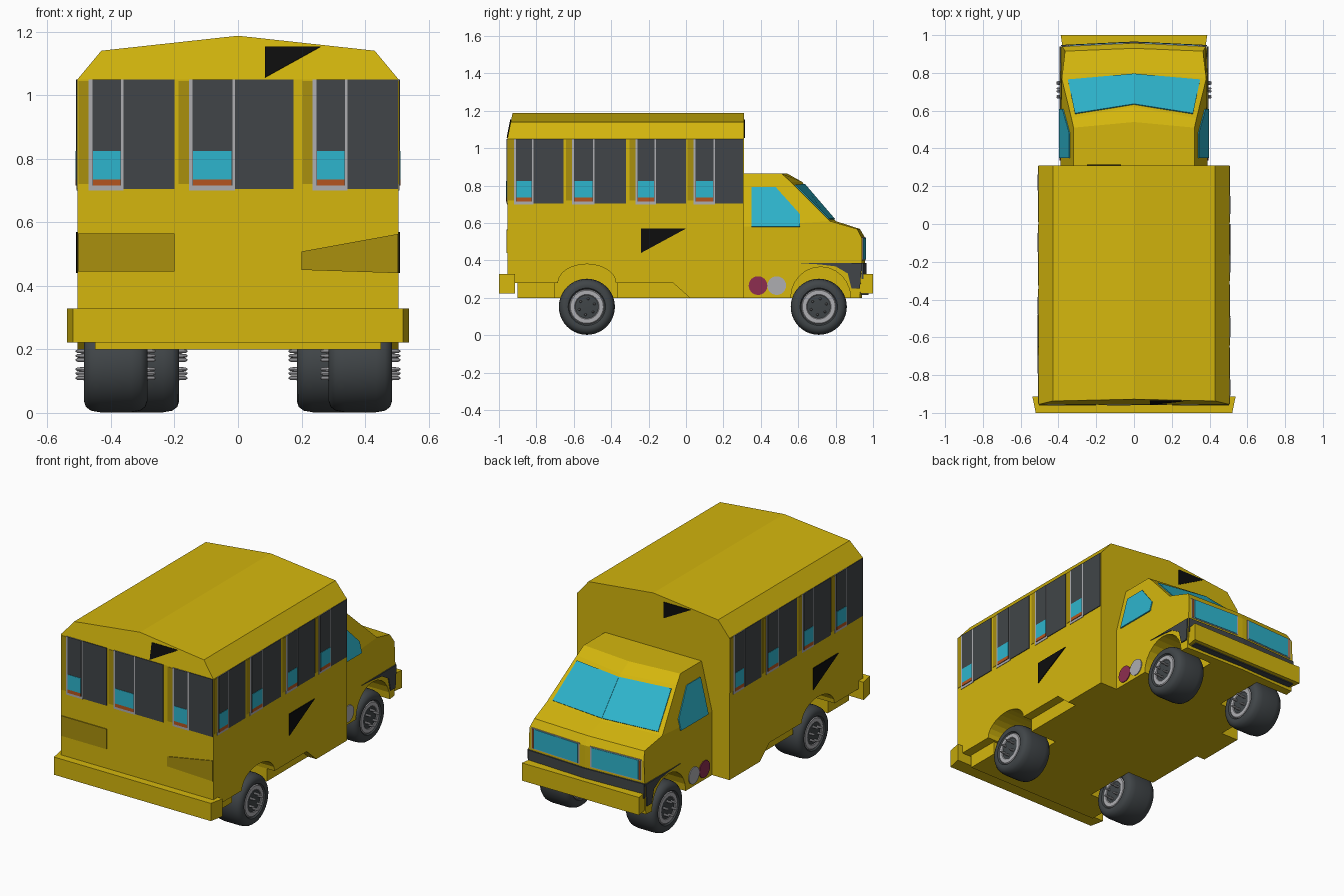
import bpy, bmesh, math
from mathutils import Vector

cube = bpy.data.objects.get("Cube")
if cube:
    bpy.data.objects.remove(cube, do_unlink=True)


def material(name, *rgb):
    m = bpy.data.materials.new(name)
    m.use_nodes = True
    m.diffuse_color = (*rgb, 1)
    m.node_tree.nodes["Principled BSDF"].inputs["Base Color"].default_value = (*rgb, 1)
    return m


YELLOW = material("bus_yellow", .66, .47, .004)
OCHRE = material("ochre_trim", .40, .28, .004)
DARK = material("charcoal", .052, .06, .065)
TEAL = material("teal_glass", .027, .46, .61)
GREY = material("light_grey", .42, .42, .44)
ORANGE = material("orange_sill", .46, .09, .013)
MAROON = material("maroon", .27, .027, .08)
BLACK = material("black", .004, .004, .004)


def finish(name, bm, mat, smooth=False):
    bmesh.ops.recalc_face_normals(bm, faces=bm.faces)
    me = bpy.data.meshes.new(name)
    bm.to_mesh(me)
    bm.free()
    me.materials.append(mat)
    ob = bpy.data.objects.new(name, me)
    bpy.context.collection.objects.link(ob)
    if smooth:
        bpy.ops.object.select_all(action='DESELECT')
        ob.select_set(True)
        bpy.context.view_layer.objects.active = ob
        bpy.ops.object.shade_smooth_by_angle(angle=math.radians(35))
    return ob


def solid(name, ring_a, ring_b, mat):
    """Closed solid between two matching rings of points."""
    bm = bmesh.new()
    a = [bm.verts.new(p) for p in ring_a]
    b = [bm.verts.new(p) for p in ring_b]
    bm.faces.new(a)
    bm.faces.new(b[::-1])
    for i in range(len(a)):
        j = (i + 1) % len(a)
        bm.faces.new((a[i], a[j], b[j], b[i]))
    return finish(name, bm, mat)


def box(name, x, y, z, mat):
    ring = [(x[0], y[0]), (x[1], y[0]), (x[1], y[1]), (x[0], y[1])]
    return solid(name, [(*p, z[0]) for p in ring], [(*p, z[1]) for p in ring], mat)


def plate(name, pts, mat, thick=.005):
    """Thin plate lying on a wall and facing away from the vehicle."""
    pts = [Vector(p) for p in pts]
    n = (pts[1] - pts[0]).cross(pts[2] - pts[0]).normalized()
    if n.dot(sum(pts, Vector()) / len(pts) - Vector((0, -.1, .5))) < 0:
        n = -n
    return solid(name, [p - n * .001 for p in pts], [p + n * thick for p in pts], mat)


def arc(cy, cz, ry, rz, steps=12):
    return [(cy - ry * math.cos(math.pi * i / steps), cz + rz * math.sin(math.pi * i / steps))
            for i in range(steps + 1)]


# Passenger body with rear wheel arches
BACK, NOSE, HALF = -.955, .31, .505
outline = [(BACK, 1.05), (BACK, .28)] + arc(-.53, .28, .155, .1)
outline += [(-.07, .28), (.02, .2), (NOSE, .2), (NOSE, 1.05)]
solid("passenger_body", [(-HALF, *p) for p in outline], [(HALF, *p) for p in outline], YELLOW)

# Faceted roof with a leaning back gable
gable = [(-HALF, 1.05), (-.43, 1.14), (0, 1.187), (.43, 1.14), (HALF, 1.05)]
solid("roof", [(x, BACK + (z - 1.05) * .2, z) for x, z in gable],
      [(x, NOSE, z) for x, z in gable], YELLOW)

# Floor pieces between and around the wheels
box("rear_floor", (-.45, .45), (-.9, -.7), (.2, .3), YELLOW)
box("axle_floor", (-.27, .27), (-.7, -.37), (.2, .4), YELLOW)
box("middle_floor", (-.45, .45), (-.37, NOSE), (.2, .3), YELLOW)
box("cab_floor", (-.17, .17), (NOSE, .93), (.2, .4), YELLOW)


# Cab: (half width, side y, centre y, z) down the front, then back along the bottom
def lean(z):
    return .39 - .25 * (z - .58)


cab = [(lean(.86), .31, .31, .865), (lean(.86), .51, .54, .865), (lean(.815), .56, .62, .82),
       (lean(.61), .77, .80, .61), (.365, .915, .93, .568), (.38, .94, .958, .52),
       (.385, .94, .958, .385), (.385, .93, .94, .2)]
cab += [(.39, y, y, z) for y, z in reversed(arc(.72, .2, .16, .165))]
cab += [(.39, .31, .31, .2), (.39, .31, .31, .58)]
bm = bmesh.new()
left = [bm.verts.new((h, s, z)) for h, s, c, z in cab]
mid = [bm.verts.new((0, c, z)) for h, s, c, z in cab]
right = [bm.verts.new((-h, s, z)) for h, s, c, z in cab]
for row in (left, right):
    for i in range(len(cab)):
        j = (i + 1) % len(cab)
        bm.faces.new((row[i], row[j], mid[j], mid[i]))
    bm.faces.new(row[:4] + row[-1:])
    bm.faces.new(row[3:])
finish("cab", bm, YELLOW)


# Bumpers
def bumper(name, y0, w0, y1, w1):
    ring = [(-w0, y0), (w0, y0), (w1, y1), (-w1, y1)]
    solid(name, [(*p, .222) for p in ring], [(*p, .328) for p in ring], YELLOW)


bumper("rear_bumper", -1, .52, -.913, .538)
bumper("front_bumper", .913, .375, 1, .388)
box("front_bumper_underside", (-.36, .36), (.935, .975), (.216, .224), DARK)

# Cab glass, grilles, dark lower band and side lamps
for s, side in ((1, "left"), (-1, "right")):
    a, b, c, d = [Vector(p) for p in ((0, .62, .82), (s * lean(.815), .56, .82),
                                      (s * lean(.61), .77, .61), (0, .80, .61))]

    def on_screen(u, v):
        return a.lerp(b, u).lerp(d.lerp(c, u), v)

    plate(side + "_windscreen", [on_screen(0, .07), on_screen(.93, .09),
                                 on_screen(.92, .95), on_screen(0, .96)], TEAL)
    pane = [(.35, .79), (.48, .79), (.61, .645), (.61, .58), (.35, .58)]
    plate(side + "_cab_window", [(s * lean(z), y, z) for y, z in pane], TEAL, .006)

    def on_nose(x0, x1, z0, z1):
        return [(s * x, .958 - .047 * x, z) for x, z in ((x0, z0), (x1, z0), (x1, z1), (x0, z1))]

    plate(side + "_grille_frame", on_nose(.035, .365, .4, .525), GREY, .003)
    plate(side + "_grille", on_nose(.045, .345, .405, .52), TEAL, .006)
    plate(side + "_marker", on_nose(.35, .358, .405, .52), ORANGE, .006)
    plate(side + "_nose_band", on_nose(0, .385, .3, .387), DARK, .008)
    wrap = [(.61, .385), (.94, .385), (.93, .25), (.885, .25), (.865, .33), (.8, .368), (.72, .378)]
    plate(side + "_fender_band", [(s * .388, y, z) for y, z in wrap], DARK, .006)
    for cy, mat, label in ((.385, MAROON, "red"), (.485, GREY, "clear")):
        disc = [(s * .39, cy + .05 * math.cos(t * math.pi / 12), .265 + .05 * math.sin(t * math.pi / 12))
                for t in range(24)]
        plate(f"{side}_{label}_lamp", disc, mat)

# Body windows; u runs left to right as seen from outside each wall
WALLS = {
    "rear": lambda u, z: (u, BACK, z),
    "left": lambda u, z: (HALF, u, z),
    "right": lambda u, z: (-HALF, BACK + NOSE - u, z),
}
SIDE = [(-.92, -.815, -.655), (-.61, -.49, -.32), (-.27, -.16, 0), (.04, .155, .306)]
REAR = [(-.47, -.36, -.2), (-.155, -.01, .175), (.235, .345, .503)]

for wall, place in WALLS.items():
    def panel(part, u0, u1, z0, z1, mat, thick):
        plate(f"{wall}_{part}", [place(u0, z0), place(u1, z0), place(u1, z1), place(u0, z1)], mat, thick)

    for k, (u0, u1, u2) in enumerate(REAR if wall == "rear" else SIDE):
        panel(f"post_{k}", u0 - .032, u0, .72, 1.045, OCHRE, .002)
        panel(f"window_frame_{k}", u0, u1, .7, 1.05, GREY, .003)
        panel(f"window_pane_{k}", u0 + .012, u1 - .008, .715, 1.05, DARK, .005)
        panel(f"window_glass_{k}", u0 + .014, u1 - .01, .735, .825, TEAL, .007)
        panel(f"window_sill_{k}", u0 + .014, u1 - .01, .715, .735, ORANGE, .007)
        panel(f"window_shade_{k}", u1, u2, .705, 1.05, DARK, .004)

# Ochre panels low on the back wall
plate("rear_left_panel", [(.2, BACK, .45), (.503, BACK, .44), (.503, BACK, .563), (.2, BACK, .508)], OCHRE)
plate("rear_right_panel", [(-.503, BACK, .445), (-.2, BACK, .445), (-.2, BACK, .565), (-.503, BACK, .565)], OCHRE)


# Black pennant marks on all four walls
def pennant(name, place, u0, u1, z0, z1):
    plate(name, [place(u0, z1), place(u1, z1), place(u0, z0)], BLACK)


pennant("left_pennant", WALLS["left"], -.24, 0, .44, .57)
pennant("right_pennant", lambda u, z: (-HALF, -u, z), .48, .72, .44, .57)
pennant("rear_pennant", lambda u, z: (u, BACK + (z - 1.05) * .2, z), .085, .26, 1.055, 1.152)
pennant("front_pennant", lambda u, z: (-u, NOSE, z), .07, .25, 1.055, 1.152)


# Wheels: lathed about the axle, with studs poking out on both sides
def lathe(name, profile, centre, mat, steps=40):
    bm = bmesh.new()
    rings = []
    for x, r in profile:
        rings.append([bm.verts.new((centre[0] + x, centre[1] + r * math.cos(2 * math.pi * i / steps),
                                    centre[2] + r * math.sin(2 * math.pi * i / steps)))
                      for i in range(steps)])
    for p, q in zip(rings, rings[1:]):
        for i in range(steps):
            j = (i + 1) % steps
            bm.faces.new((p[i], p[j], q[j], q[i]))
    bm.faces.new(rings[0])
    bm.faces.new(rings[-1][::-1])
    return finish(name, bm, mat, True)


def both_ends(half):
    return [(-x, r) for x, r in half] + [(x, r) for x, r in reversed(half)]


TYRE = both_ends([(.085, .09), (.097, .1), (.1, .115), (.094, .133), (.078, .145), (.05, .15)])
RIM = both_ends([(.088, .06), (.094, .066), (.094, .088), (.088, .094)])
HUB = both_ends([(.092, .05), (.09, .064)])
STUD = both_ends([(.126, .002), (.12, .006), (.1, .007)])
for cy, cx, axle in ((-.53, .385, "rear"), (.71, .285, "front")):
    for s, side in ((1, "left"), (-1, "right")):
        centre = (s * cx, cy, .152)
        name = f"{axle}_{side}_"
        lathe(name + "tyre", TYRE, centre, DARK)
        lathe(name + "rim", RIM, centre, GREY)
        lathe(name + "hub", HUB, centre, DARK)
        for k in range(6):
            t = math.radians(60 * k + 20)
            lathe(f"{name}stud_{k}", STUD, (centre[0], cy + .043 * math.cos(t), .152 + .043 * math.sin(t)),
                  GREY, 8)
